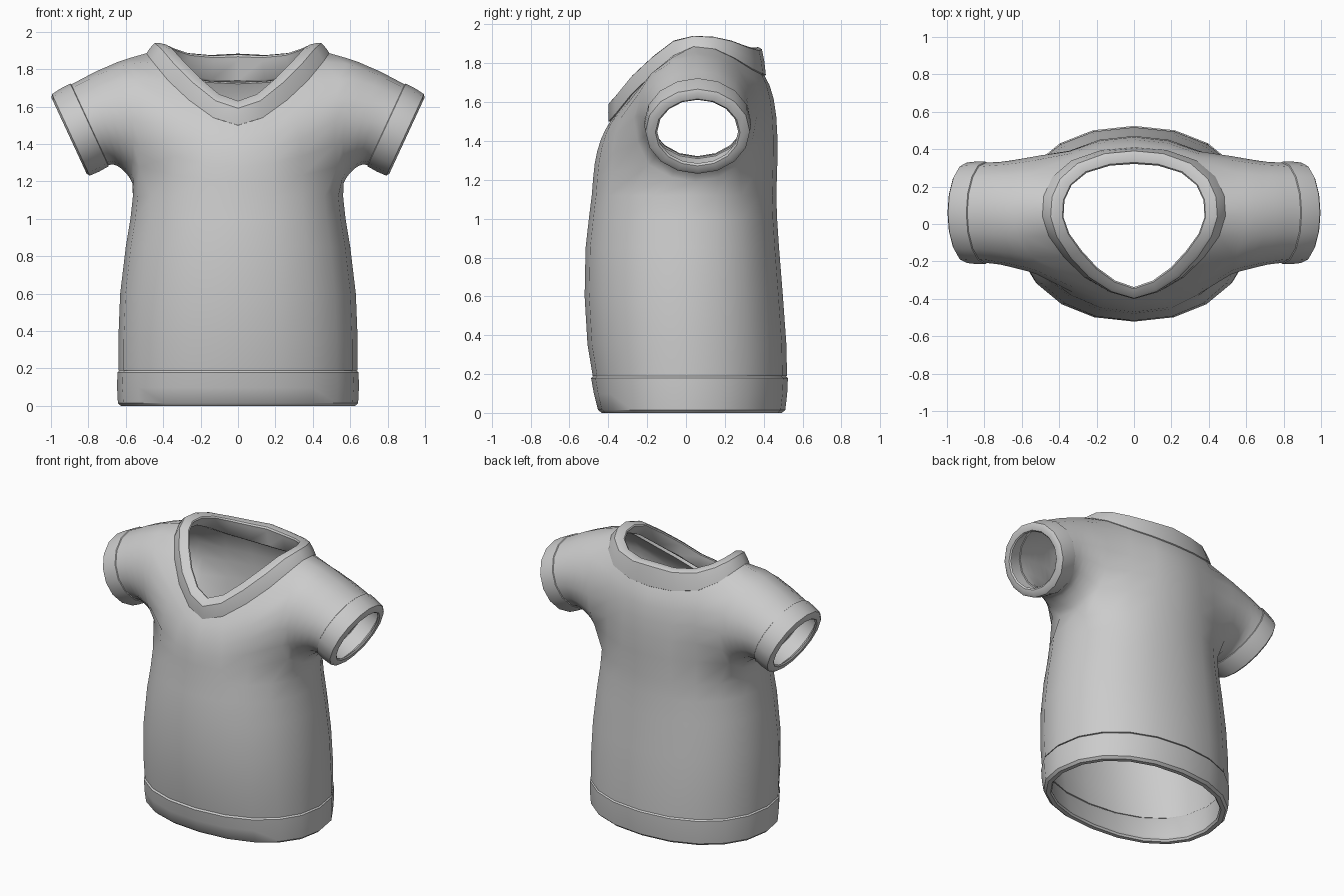
import bpy, bmesh, math
from mathutils import Vector as V

if "Cube" in bpy.data.objects:
    bpy.data.objects.remove(bpy.data.objects["Cube"])

N, M = 20, 16          # sides of torso and of sleeves
UP = V((0.42, 0, 0.907))       # "up" direction in the tilted cuff plane
AXIS = V((0.907, 0, -0.42))    # sleeve direction


def finish(bm, name, angle=38, thickness=0):
    bmesh.ops.recalc_face_normals(bm, faces=bm.faces)
    me = bpy.data.meshes.new(name)
    bm.to_mesh(me)
    bm.free()
    ob = bpy.data.objects.new(name, me)
    bpy.context.collection.objects.link(ob)
    bpy.ops.object.select_all(action='DESELECT')
    ob.select_set(True)
    bpy.context.view_layer.objects.active = ob
    if thickness:
        mod = ob.modifiers.new("cloth_thickness", 'SOLIDIFY')
        mod.thickness, mod.offset = thickness, -1
        bpy.ops.object.modifier_apply(modifier=mod.name)
    bpy.ops.object.shade_smooth_by_angle(angle=math.radians(angle))
    return ob


def mirror(p, s):
    return V((p.x * s, p.y, p.z))


def body_ring(z, hw, front, back):
    pts = []
    for j in range(N):
        a = 2 * math.pi * j / N
        sx, cy = math.sin(a), math.cos(a)
        x = math.copysign(abs(sx) ** 0.92, sx) * hw
        y = abs(cy) ** 0.92 * (front if cy > 0 else back)
        pts.append(V((x, y, z)))
    return pts


def arm_ring(cx, cz, r, ry):
    return [V((cx, 0.06, cz)) + UP * r * math.cos(a) + V((0, ry * math.sin(a), 0))
            for a in (2 * math.pi * k / M for k in range(M))]


def band(name, a, b, th, th_a=None):
    """Thick ring with softened edges between outer loops a and b."""
    ta = th_a or th
    section = [(0, .02), (.08, 0), (.5, -.003), (.92, 0), (1, .016), (1, th - .01),
               (.93, th), (.8, ta), (.07, ta), (0, ta - .01)]
    n = len(a)
    ca, cb = sum(a, V()) / n, sum(b, V()) / n
    bm = bmesh.new()
    rings = []
    for s, d in section:
        c = ca.lerp(cb, s)
        ring = []
        for p, q in zip(a, b):
            w = p.lerp(q, s)
            ring.append(bm.verts.new(w + (c - w).normalized() * d))
        rings.append(ring)
    for i in range(len(rings)):
        r, t = rings[i], rings[(i + 1) % len(rings)]
        for j in range(n):
            k = (j + 1) % n
            bm.faces.new((r[j], r[k], t[k], t[j]))
    return finish(bm, name)


# Neck seam: half loop from front centre to back centre, plus collar height
half = [(0, -.39, 1.50, .10), (.13, -.355, 1.54, .10), (.26, -.28, 1.635, .10),
        (.37, -.175, 1.74, .095), (.45, -.065, 1.84, .08), (.485, .04, 1.887, .058),
        (.477, .15, 1.875, .065), (.43, .25, 1.825, .095), (.33, .335, 1.77, .12),
        (.17, .39, 1.742, .135), (0, .405, 1.735, .15)]
neck, neck_top = [], []
for j in range(N):
    x, y, z, h = half[min(j, N - j)]
    s = 1 if j <= 10 else -1
    neck.append(V((x * s, y, z)))
    neck_top.append(V((x * s * .91, y * (1.02 if y < 0 else .96), z + h)))

# Shirt body: lofted rings up to the chest, then curved up to the neck seam
profile = [(.19, .64, -.48, .52), (.35, .64, -.507, .517), (.6, .63, -.522, .499),
           (.85, .60, -.517, .479), (1.0, .575, -.50, .469), (1.12, .562, -.485, .465)]
rows = [body_ring(*p) for p in profile]
base = len(rows) - 1
for i in range(1, 7):
    t = i / 6
    row = []
    for p, q in zip(rows[base], neck):
        back = max(p.y, 0)
        c = V((p.x, p.y + back * .08, p.z + (q.z - p.z) * (.68 + back * .3)))
        row.append(p * (1 - t) ** 2 + c * 2 * t * (1 - t) + q * t * t)
    rows.append(row)


def tri(k):
    return max(-2, min(2, 4 - abs((k + 4) % 16 - 8)))


# Armholes: 4 x 4 face blocks whose border is shaped to an oval
holes = {}
for s in (1, -1):
    loop = []
    for k in range(M):
        a = 2 * math.pi * k / M
        col, r = (s * (5 + tri(k))) % N, base + 3 + tri(k + 4)
        rows[r][col] = mirror(V((.58 + .015 * math.cos(a) - .05 * math.sin(a) ** 2,
                                 .05 + .316 * math.sin(a), 1.525 + .335 * math.cos(a))), s)
        loop.append((r, col))
    holes[s] = loop

bm = bmesh.new()
grid = [[bm.verts.new(p) for p in row] for row in rows]
for r in range(len(grid) - 1):
    for j in range(N):
        in_hole = base + 1 <= r < base + 5 and (3 <= j < 7 or 13 <= j < 17)
        if not in_hole:
            k = (j + 1) % N
            bm.faces.new((grid[r][j], grid[r][k], grid[r + 1][k], grid[r + 1][j]))

# Sleeves: smooth sweep from each armhole to the cuff
end = arm_ring(.792, 1.503, .238, .268)
for s in (1, -1):
    prev = [grid[r][c] for r, c in holes[s]]
    start = [mirror(v.co, s) for v in prev]
    for i in range(1, 7):
        t = i / 6
        cur = []
        for k in range(M):
            ca, sa = math.cos(2 * math.pi * k / M), math.sin(2 * math.pi * k / M)
            t0 = V((.16 + .1 * ca, -.04 * sa, .03 - .10 * ca))
            p = (start[k] * (2 * t**3 - 3 * t**2 + 1) + t0 * (t**3 - 2 * t**2 + t)
                 + end[k] * (3 * t**2 - 2 * t**3) + AXIS * .15 * (t**3 - t**2))
            cur.append(bm.verts.new(mirror(p, s)))
        for k in range(M):
            m = (k + 1) % M
            bm.faces.new((prev[k], prev[m], cur[m], cur[k]))
        prev = cur
bmesh.ops.delete(bm, geom=[v for v in bm.verts if not v.link_faces], context='VERTS')
soft = [v for v in bm.verts if not v.is_boundary and v.co.z > 1.15 and abs(v.co.x) < .72]
bmesh.ops.smooth_vert(bm, verts=soft, factor=.3, use_axis_x=True,
                      use_axis_y=True, use_axis_z=True)
finish(bm, "shirt_body", 70, .03)

# Hem band, collar and cuffs
band("hem_band", body_ring(.195, .645, -.492, .526), body_ring(0, .642, -.45, .51), .055, .045)
band("collar", [V((p.x * 1.02, p.y * 1.02, p.z - .008)) for p in neck], neck_top, .07)
a, b = arm_ring(.785, 1.507, .244, .274), arm_ring(.903, 1.444, .24, .268)
for s, side in ((1, "right"), (-1, "left")):
    band("cuff_" + side, [mirror(p, s) for p in a], [mirror(p, s) for p in b], .06, .03)
